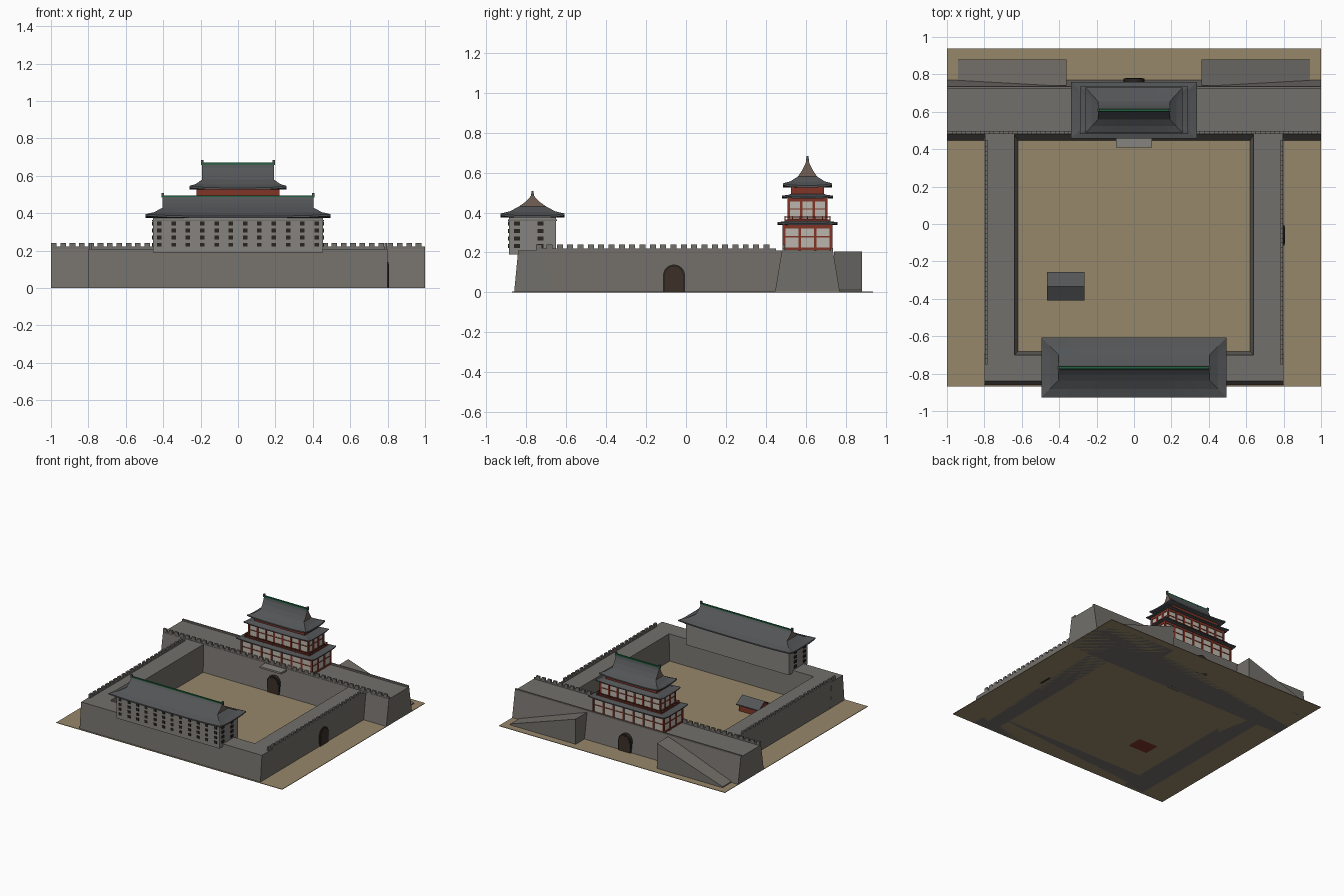
import bpy, bmesh, math

if "Cube" in bpy.data.objects:
    bpy.data.objects.remove(bpy.data.objects["Cube"])

def mat(name, r, g, b):
    m = bpy.data.materials.new(name)
    m.diffuse_color = (r, g, b, 1)
    m.use_nodes = True
    m.node_tree.nodes["Principled BSDF"].inputs["Base Color"].default_value = m.diffuse_color
    return m

STONE = mat("stone", .17, .16, .145)
EARTH = mat("earth", .31, .245, .145)
TILE = mat("tile", .085, .09, .095)
RED = mat("red_wood", .22, .035, .02)
PLASTER = mat("plaster", .5, .47, .42)
BROWN = mat("gable_brown", .17, .12, .09)
GREEN = mat("green_glaze", .015, .12, .05)
DARK = mat("dark_wood", .022, .017, .013)
DOOR = mat("door_wood", .045, .03, .02)
BRICK = mat("brick", .24, .23, .21)

def finish(name, bm, *mats):
    bmesh.ops.recalc_face_normals(bm, faces=bm.faces[:])
    me = bpy.data.meshes.new(name)
    bm.to_mesh(me)
    bm.free()
    for m in mats:
        me.materials.append(m)
    ob = bpy.data.objects.new(name, me)
    bpy.context.collection.objects.link(ob)
    return ob

def loft(bm, rings):
    vs = [[bm.verts.new(p) for p in r] for r in rings]
    n = len(vs[0])
    for a, b in zip(vs, vs[1:]):
        for i in range(n):
            bm.faces.new((a[i], a[(i + 1) % n], b[(i + 1) % n], b[i]))
    return [bm.faces.new(vs[0]), bm.faces.new(vs[-1])]

def rect(x0, x1, y0, y1, z):
    return [(x0, y0, z), (x1, y0, z), (x1, y1, z), (x0, y1, z)]

def boxes(name, specs, m):
    bm = bmesh.new()
    for x0, x1, y0, y1, z0, z1 in specs:
        loft(bm, [rect(x0, x1, y0, y1, z0), rect(x0, x1, y0, y1, z1)])
    return finish(name, bm, m)

def prism_x(name, pts, x0, x1, m, cap):
    # (y, z) profile swept along x, with separately coloured ends
    bm = bmesh.new()
    caps = loft(bm, [[(x, y, z) for y, z in pts] for x in (x0, x1)])
    for f in caps:
        f.material_index = 1
    return finish(name, bm, m, cap)

def battered(name, base, top, h):
    bm = bmesh.new()
    loft(bm, [rect(*base, 0), rect(*top, h)])
    return finish(name, bm, STONE)

def eave(name, cx, cy, rings, lift, m=TILE, n=8):
    # stacked rectangular rings (half x, half y, z, lift weight); corners turn up
    bm = bmesh.new()
    out = []
    for hx, hy, z, w in rings:
        c = [(-hx, -hy), (hx, -hy), (hx, hy), (-hx, hy)]
        ring = []
        for k in range(4):
            a, b = c[k], c[(k + 1) % 4]
            for i in range(n):
                t = i / n
                ring.append((cx + a[0] + (b[0] - a[0]) * t, cy + a[1] + (b[1] - a[1]) * t,
                             z + lift * w * abs(2 * t - 1) ** 4))
        out.append(ring)
    loft(bm, out)
    return finish(name, bm, m)

def hip_gable(name, cy, ex, ey, z0, gx, gy, z1, zt, wall):
    dz = z1 - z0
    eave(name + "_hips", 0, cy, [(wall[0], wall[1], z0, 0), (ex, ey, z0, 1), (ex, ey, z0 + .01, 1),
         ((ex + gx) / 2, (ey + gy) / 2, z0 + .01 + dz * .32, .3), (gx, gy, z1, 0)], .01)
    half = [(gy, z1), (gy * .55, z1 + (zt - z1) * .38), (gy * .22, z1 + (zt - z1) * .75), (.006, zt)]
    pts = [(cy - y, z) for y, z in half] + [(cy + y, z) for y, z in half[::-1]]
    prism_x(name + "_gable", pts, -gx, gx, TILE, BROWN)
    boxes(name + "_ridge", [(-gx, gx, cy - .007, cy + .007, zt - .004, zt + .007)], GREEN)
    boxes(name + "_finials", [(s * gx - .007, s * gx + .007, cy - .006, cy + .006, zt - .005, zt + .02)
                              for s in (-1, 1)], TILE)

def arch(name, w, h, d, m):
    # arched panel in the xz plane, centred on its own depth
    r = w / 2
    pts = [(-r, 0), (r, 0)] + [(r * math.cos(a), h - r + r * math.sin(a))
                               for a in [math.pi * i / 12 for i in range(13)]]
    bm = bmesh.new()
    loft(bm, [[(x, y, z) for x, z in pts] for y in (-d / 2, d / 2)])
    return finish(name, bm, m)

H = .21
# ground
boxes("ground", [(-1, 1, -.87, .937, 0, .004)], EARTH)

# city wall and court walls
battered("main_wall", (-1, 1, .445, .77), (-1, 1, .48, .735), H)
battered("front_wall", (-.8, .8, -.86, -.68), (-.8, .8, -.84, -.70), H)
for s, side in ((-1, "left"), (1, "right")):
    bx, tx = sorted((s * .62, s * .8)), sorted((s * .64, s * .797))
    battered(side + "_wall", (*bx, -.85, .46), (*tx, -.838, .49), H)
    # battlements on the outer edge
    a, b = sorted((s * .783, s * .797))
    boxes(side + "_battlements", [(a, b, -.75, .45, H, .221)] +
          [(a, b, -.75 + i * .0517, -.72 + i * .0517, .221, .24) for i in range(23)], STONE)
    # ramp behind the main wall, high towards the gate
    bm = bmesh.new()
    loft(bm, [[(s * .36, y, 0), (s * .94, y, 0), (s * .94, y, .012), (s * .36, y, .205)] for y in (.74, .88)])
    finish(side + "_ramp", bm, STONE)
boxes("main_battlements", [(-1, 1, .482, .496, H, .221)] +
      [(-1 + i * .05, -.97 + i * .05, .482, .496, .221, .24) for i in range(40)], STONE)
boxes("main_back_coping", [(-1, 1, .722, .735, H, .222)], STONE)
boxes("gate_balcony", [(-.095, .095, .41, .5, .192, .206)], BRICK)

# arched gates
for name, x, y, rot in (("inner_gate", 0, .458, 0), ("outer_gate", 0, .762, 0),
                        ("side_gate", .797, -.06, math.pi / 2)):
    for part, w, h, d, m in (("_frame", .11, .14, .032, DARK), ("_door", .09, .128, .038, DOOR)):
        ob = arch(name + part, w, h, d if rot == 0 else d * .5, m)
        ob.location = (x, y, 0)
        ob.rotation_euler[2] = rot

# archery hall on the front wall
cy = -.768
boxes("hall_body", [(-.455, .455, cy - .118, cy + .118, .19, .378)], BRICK)
boxes("hall_band", [(-.46, .46, cy - .122, cy + .122, .358, .364)], STONE)
wins = []
for z in (.232, .27, .308, .345):
    for i in range(12):
        x = (i - 5.5) * .0765
        wins.append((x - .012, x + .012, cy - .122, cy - .11, z - .01, z + .01))
    for s in (-1, 1):
        for y in (-.845, -.728):
            a, b = sorted((s * .445, s * .461))
            wins.append((a, b, y - .015, y + .015, z - .01, z + .01))
boxes("hall_windows", wins, DARK)
hip_gable("hall_roof", cy, .495, .16, .375, .403, .068, .43, .488, (.45, .115))

# gate tower on the main wall
cy = .608
def storey(name, hx, hy, z0, z1, nx, ny):
    boxes(name + "_walls", [(-hx, hx, cy - hy, cy + hy, z0, z1)], PLASTER)
    c, e = .007, .005
    posts = []
    for i in range(nx + 1):
        x = -hx + 2 * hx * i / nx
        posts += [(x - c, x + c, cy + s * hy - e, cy + s * hy + e, z0, z1) for s in (-1, 1)]
    for i in range(ny + 1):
        y = cy - hy + 2 * hy * i / ny
        posts += [(s * hx - e, s * hx + e, y - c, y + c, z0, z1) for s in (-1, 1)]
    boxes(name + "_posts", posts, RED)
    g = .004
    boxes(name + "_rails", [(-hx - g, hx + g, cy - hy - g, cy + hy + g, z - t, z + t)
          for z, t in ((z0 + .008, .006), (z0 + (z1 - z0) * .52, .003), (z1 - .012, .009))], RED)

storey("lower_storey", .31, .117, H, .342, 7, 3)
eave("lower_eave", 0, cy, [(.3, .11, .338, 0), (.338, .15, .337, 1), (.338, .15, .345, 1),
                           (.3, .118, .352, .3), (.27, .1, .362, 0)], .008)
storey("upper_storey", .262, .094, .355, .475, 7, 3)
# balcony railing round the upper storey
bx, by = .285, .112
rail = []
for z, t in ((.362, .004), (.378, .002)):
    for s in (-1, 1):
        rail += [(-bx, bx, cy + s * by - .003, cy + s * by + .003, z - t, z + t),
                 (s * bx - .003, s * bx + .003, cy - by, cy + by, z - t, z + t)]
for s in (-1, 1):
    rail += [(x * bx / 7 - .003, x * bx / 7 + .003, cy + s * by - .003, cy + s * by + .003, .355, .382)
             for x in range(-7, 8)]
    rail += [(s * bx - .003, s * bx + .003, cy + y * by / 3 - .003, cy + y * by / 3 + .003, .355, .382)
             for y in range(-3, 4)]
boxes("balcony_railing", rail, RED)
eave("upper_eave", 0, cy, [(.25, .09, .472, 0), (.29, .127, .47, 1), (.29, .127, .477, 1),
                           (.255, .1, .485, .3), (.22, .083, .493, 0)], .008)
boxes("attic", [(-.222, .222, cy - .083, cy + .083, .475, .535)], RED)
hip_gable("tower_roof", cy, .26, .122, .526, .192, .048, .58, .664, (.215, .08))

# small hut in the court
boxes("hut_body", [(-.45, -.28, -.395, -.27, 0, .06)], RED)
prism_x("hut_roof", [(-.41, .052), (-.333, .098), (-.256, .052), (-.256, .06), (-.333, .106), (-.41, .06)],
        -.465, -.265, TILE, TILE)
prism_x("hut_gables", [(-.395, .058), (-.333, .1), (-.27, .058)], -.45, -.28, RED, RED)
